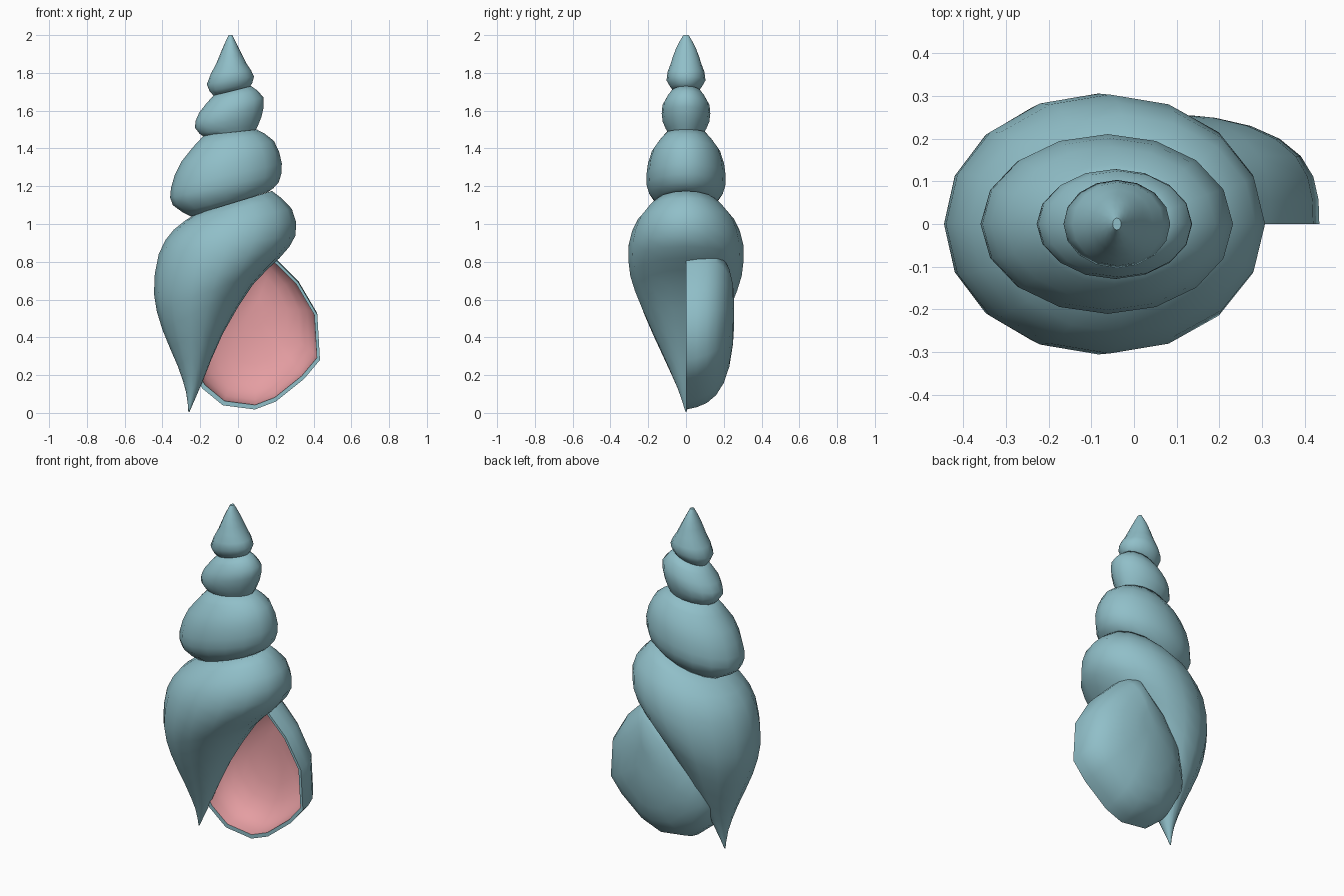
import bpy, bmesh, math
from mathutils import Vector

if "Cube" in bpy.data.objects:
    bpy.data.objects.remove(bpy.data.objects["Cube"])

def material(name, rgb):
    m = bpy.data.materials.new(name)
    m.diffuse_color = (*rgb, 1)
    m.use_nodes = True
    m.node_tree.nodes["Principled BSDF"].inputs["Base Color"].default_value = m.diffuse_color
    return m

TEAL = material("sea_teal", (0.28, 0.52, 0.58))
PINK = material("shell_pink", (0.78, 0.34, 0.36))

def loft(name, rings, pink_from=None):
    """Skin a list of closed rings and cap both ends; bands from pink_from on are pink."""
    bm = bmesh.new()
    vr = [[bm.verts.new(p) for p in r] for r in rings]
    n = len(vr[0])
    def colour(f, k):
        f.material_index = int(pink_from is not None and k >= pink_from)
    for k, (a, b) in enumerate(zip(vr, vr[1:])):
        for i in range(n):
            j = (i + 1) % n
            colour(bm.faces.new((a[i], a[j], b[j], b[i])), k)
    colour(bm.faces.new(vr[0]), 0)
    colour(bm.faces.new(vr[-1][::-1]), len(vr))
    bmesh.ops.recalc_face_normals(bm, faces=bm.faces)
    me = bpy.data.meshes.new(name)
    bm.to_mesh(me)
    bm.free()
    ob = bpy.data.objects.new(name, me)
    bpy.context.collection.objects.link(ob)
    me.materials.append(TEAL)
    if pink_from is not None:
        me.materials.append(PINK)
    bpy.ops.object.select_all(action='DESELECT')
    ob.select_set(True)
    bpy.context.view_layer.objects.active = ob
    bpy.ops.object.shade_smooth_by_angle(angle=math.radians(55))

def rounded(rows):
    """Add a spline midpoint between neighbouring rows."""
    v = [Vector(r) for r in rows]
    out = []
    for i in range(len(v) - 1):
        a, b = v[i], v[i + 1]
        before, after = v[max(i - 1, 0)], v[min(i + 2, len(v) - 1)]
        out += [a, (a + b) / 2 + (a + b - before - after) / 16]
    return out + [v[-1]]

def whorl(name, depth_top, depth_base, rows, n=16):
    """Tilted elliptical rings through left (x, z) and right (x, z) profile points."""
    rings = []
    rows = rounded(rows)
    for k, r in enumerate(rows):
        depth = depth_top + (depth_base - depth_top) * k / (len(rows) - 1)
        left, right = Vector((r[0], 0, r[1])), Vector((r[2], 0, r[3]))
        half = (right - left) / 2
        back = Vector((0, half.length * depth, 0))
        rings.append([(left + right) / 2 + half * math.cos(a) + back * math.sin(a)
                      for a in (math.tau * i / n for i in range(n))])
    loft(name, rings)

# Spire whorls
whorl("apex_whorl", 1.4, .62, [
    (-.05, 2, -.03, 2), (-.082, 1.93, .005, 1.93), (-.115, 1.85, .045, 1.85),
    (-.165, 1.74, .085, 1.78), (-.13, 1.68, .06, 1.72)])
whorl("upper_whorl", .74, .66, [
    (-.13, 1.68, .07, 1.73), (-.205, 1.59, .135, 1.67),
    (-.228, 1.51, .125, 1.57), (-.18, 1.46, .09, 1.49)])
whorl("middle_whorl", .74, .66, [
    (-.18, 1.47, .10, 1.50), (-.30, 1.33, .19, 1.44), (-.355, 1.19, .232, 1.32),
    (-.345, 1.10, .215, 1.22), (-.25, 1.04, .16, 1.17)])

# Large whorl, running down to the pointed base
whorl("body_whorl", .78, .95, [
    (-.23, 1.05, .18, 1.175), (-.34, .97, .285, 1.08), (-.42, .84, .305, .94),
    (-.445, .63, .22, .82), (-.40, .44, .08, .68), (-.32, .25, -.08, .42),
    (-.275, .11, -.19, .16), (-.263, .005, -.257, .005)])

# Aperture cup: rim outline (x, z) lofted back to a dome, then forward again inside
outline = [(.14, .86), (.21, .80), (.32, .69), (.42, .52), (.434, .28), (.35, .18), (.20, .06),
           (.09, .018), (-.08, .04), (-.19, .13), (-.26, .26), (-.24, .44), (-.11, .65)]
CX, CZ, DEPTH = .10, .50, .255

def cup_ring(t, inset):
    """Rim outline shrunk towards the back of the dome; t runs 0 (rim) to 1 (back)."""
    s = math.sqrt(1 - t ** 3) * inset
    sz = s ** .75 if t else s
    return [(CX + (x - CX) * s, DEPTH * t * (1 if inset == 1 else .93),
             CZ + (z - CZ) * sz + .045 * t) for x, z in outline]

steps = [math.sin(math.pi / 2 * k / 7) for k in range(7)] + [.995]
outer = [cup_ring(t, 1) for t in reversed(steps)]
inner = [cup_ring(t, .95) for t in steps]
loft("aperture_cup", outer + inner, pink_from=len(outer))
